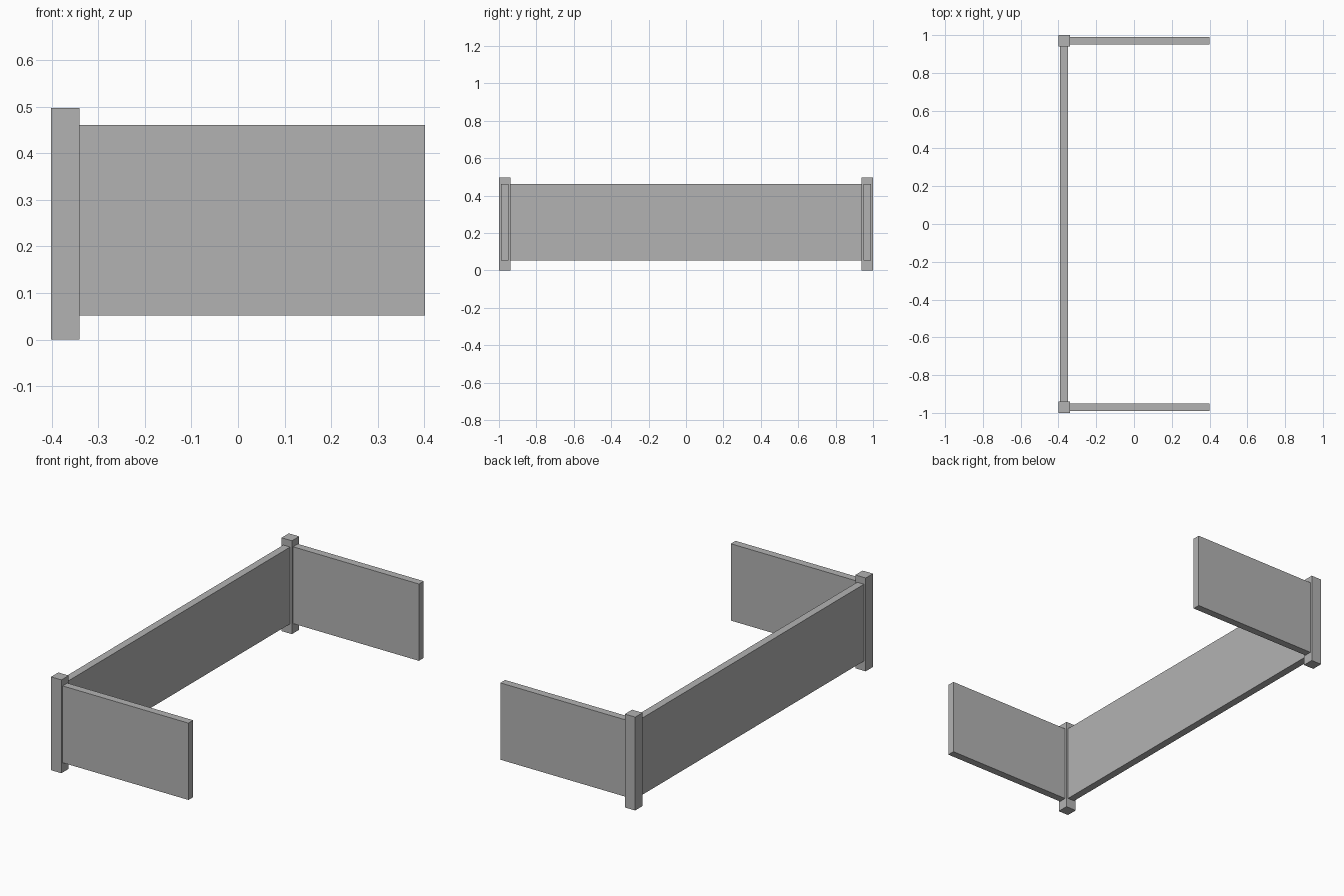
import bpy

if "Cube" in bpy.data.objects:
    bpy.data.objects.remove(bpy.data.objects["Cube"])

# Darker grey for all parts
grey = bpy.data.materials.new("dark_grey")
grey.diffuse_color = (0.45, 0.45, 0.45, 1)
grey.use_nodes = True
grey.node_tree.nodes["Principled BSDF"].inputs["Base Color"].default_value = grey.diffuse_color


def box(name, lo, hi):
    size = [b - a for a, b in zip(lo, hi)]
    centre = [(a + b) / 2 for a, b in zip(lo, hi)]
    bpy.ops.mesh.primitive_cube_add(size=1, location=centre)
    ob = bpy.context.object
    ob.name = name
    ob.scale = size
    bpy.ops.object.transform_apply(location=False, rotation=False, scale=True)
    ob.data.materials.append(grey)
    return ob


POST = 0.061       # post width
HALF_T = 0.02      # half panel thickness
Z0, Z1 = 0.052, 0.461
X_BACK, X_END = -0.401, 0.401
X_MID = X_BACK + POST / 2

# Long panel between the two posts
box("long_panel", (X_MID - HALF_T, -1 + POST, Z0), (X_MID + HALF_T, 1 - POST, Z1))

# Corner post and short side panel at each end
for side, label in ((-1, "front"), (1, "back")):
    yc = side * (1 - POST / 2)
    box(label + "_corner_post", (X_BACK, yc - POST / 2, 0),
        (X_BACK + POST, yc + POST / 2, 0.497))
    box(label + "_side_panel", (X_BACK + POST, yc - HALF_T, Z0),
        (X_END, yc + HALF_T, Z1))
